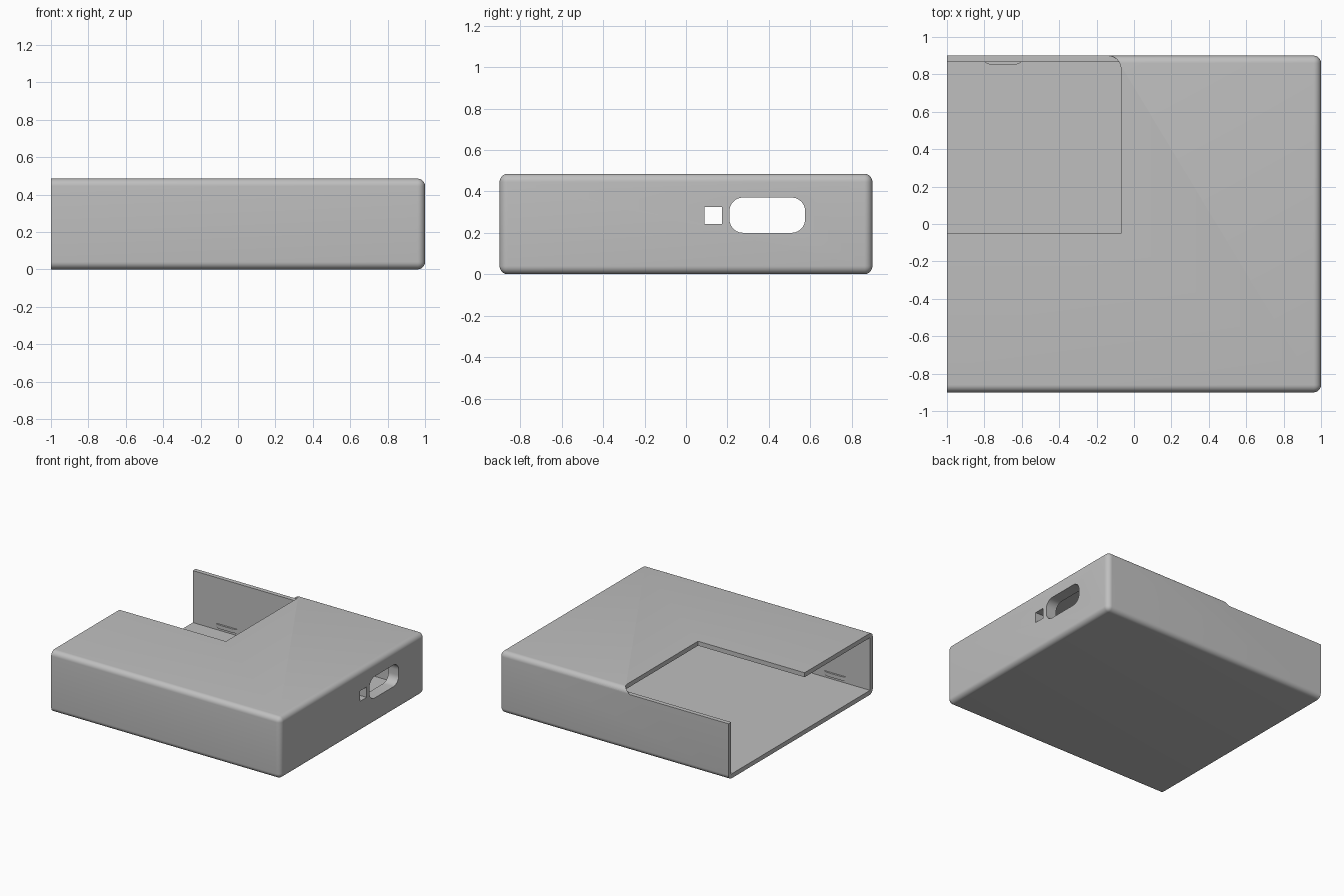
import bpy, bmesh
from math import cos, sin, pi

cube = bpy.data.objects.get("Cube")
if cube:
    bpy.data.objects.remove(cube, do_unlink=True)

grey = bpy.data.materials.new("plain grey")
grey.use_nodes = True
colour = (0.52, 0.52, 0.52, 1)
grey.diffuse_color = colour
grey.node_tree.nodes["Principled BSDF"].inputs["Base Color"].default_value = colour

HALF_Y, HEIGHT, WALL, ROUND = 0.9, 0.485, 0.035, 0.04
END_WALL = 0.09


def finish(name, bm):
    bmesh.ops.recalc_face_normals(bm, faces=bm.faces)
    mesh = bpy.data.meshes.new(name)
    bm.to_mesh(mesh)
    bm.free()
    mesh.materials.append(grey)
    obj = bpy.data.objects.new(name, mesh)
    bpy.context.collection.objects.link(obj)
    return obj


def prism(name, outline, offset):
    """Extrude a closed outline of 3D points along an offset."""
    bm = bmesh.new()
    face = bm.faces.new([bm.verts.new(p) for p in outline])
    made = bmesh.ops.extrude_face_region(bm, geom=[face])["geom"]
    bmesh.ops.translate(bm, vec=offset,
                        verts=[g for g in made if isinstance(g, bmesh.types.BMVert)])
    return finish(name, bm)


def arc(cx, cy, r, start, end, steps=10):
    angles = [start + (end - start) * i / steps for i in range(steps + 1)]
    return [(cx + r * cos(a), cy + r * sin(a)) for a in angles]


def rounded_rect(a0, a1, b0, b1, r):
    corners = [(a1 - r, b1 - r), (a0 + r, b1 - r), (a0 + r, b0 + r), (a1 - r, b0 + r)]
    return [p for i, (a, b) in enumerate(corners)
            for p in arc(a, b, r, i * pi / 2, (i + 1) * pi / 2)]


def block(name, x0, x1, y0, y1, z0, z1):
    outline = [(x0, y0, z0), (x1, y0, z0), (x1, y1, z0), (x0, y1, z0)]
    return prism(name, outline, (0, 0, z1 - z0))


def cut(target, cutter):
    cutter.hide_render = True
    mod = target.modifiers.new("cut", 'BOOLEAN')
    mod.operation, mod.solver, mod.object = 'DIFFERENCE', 'EXACT', cutter
    bpy.context.view_layer.objects.active = target
    bpy.ops.object.modifier_apply(modifier=mod.name)
    bpy.data.objects.remove(cutter, do_unlink=True)


# Outer shell, rounded on every edge except around the open end
shell = block("case_shell", -1, 1, -HALF_Y, HALF_Y, 0, HEIGHT)
bm = bmesh.new()
bm.from_mesh(shell.data)
edges = [e for e in bm.edges if max(v.co.x for v in e.verts) > 0]
bmesh.ops.bevel(bm, geom=edges, offset=ROUND, segments=8, profile=0.5, affect='EDGES')
bm.to_mesh(shell.data)
bm.free()

# Inner cavity, open at one end
inner_y = HALF_Y - WALL
cut(shell, block("cavity", -1.2, 1 - END_WALL, -inner_y, inner_y, WALL, HEIGHT - WALL))

# Roof opening with one rounded corner
edge_x, r = -0.07, 0.07
plan = [(-1.2, -0.05), (edge_x, -0.05)]
plan += arc(edge_x - r, HALF_Y - r, r, 0, pi / 2)
plan += [(edge_x - r, 1.1), (-1.2, 1.1)]
cut(shell, prism("roof_opening", [(x, y, HEIGHT - ROUND) for x, y in plan], (0, 0, 0.2)))

# Port slot and small square window through the end wall
slot = rounded_rect(0.21, 0.575, 0.2, 0.37, 0.065)
cut(shell, prism("port_slot", [(0.8, y, z) for y, z in slot], (0.4, 0, 0)))
cut(shell, block("small_window", 0.8, 1.2, 0.09, 0.175, 0.243, 0.325))

bpy.ops.object.select_all(action='DESELECT')
shell.select_set(True)
bpy.context.view_layer.objects.active = shell
bpy.ops.object.shade_smooth_by_angle(angle=pi / 6)

# Small snap ribs low on the inside of both long walls
for side, name in ((1, "back_snap_rib"), (-1, "front_snap_rib")):
    rib = [(-0.8, 0.002), (-0.785, -0.008), (-0.76, -0.015),
           (-0.64, -0.015), (-0.615, -0.008), (-0.6, 0.002)]
    prism(name, [(x, side * (inner_y + d), 0.055) for x, d in rib], (0, 0, 0.03))
